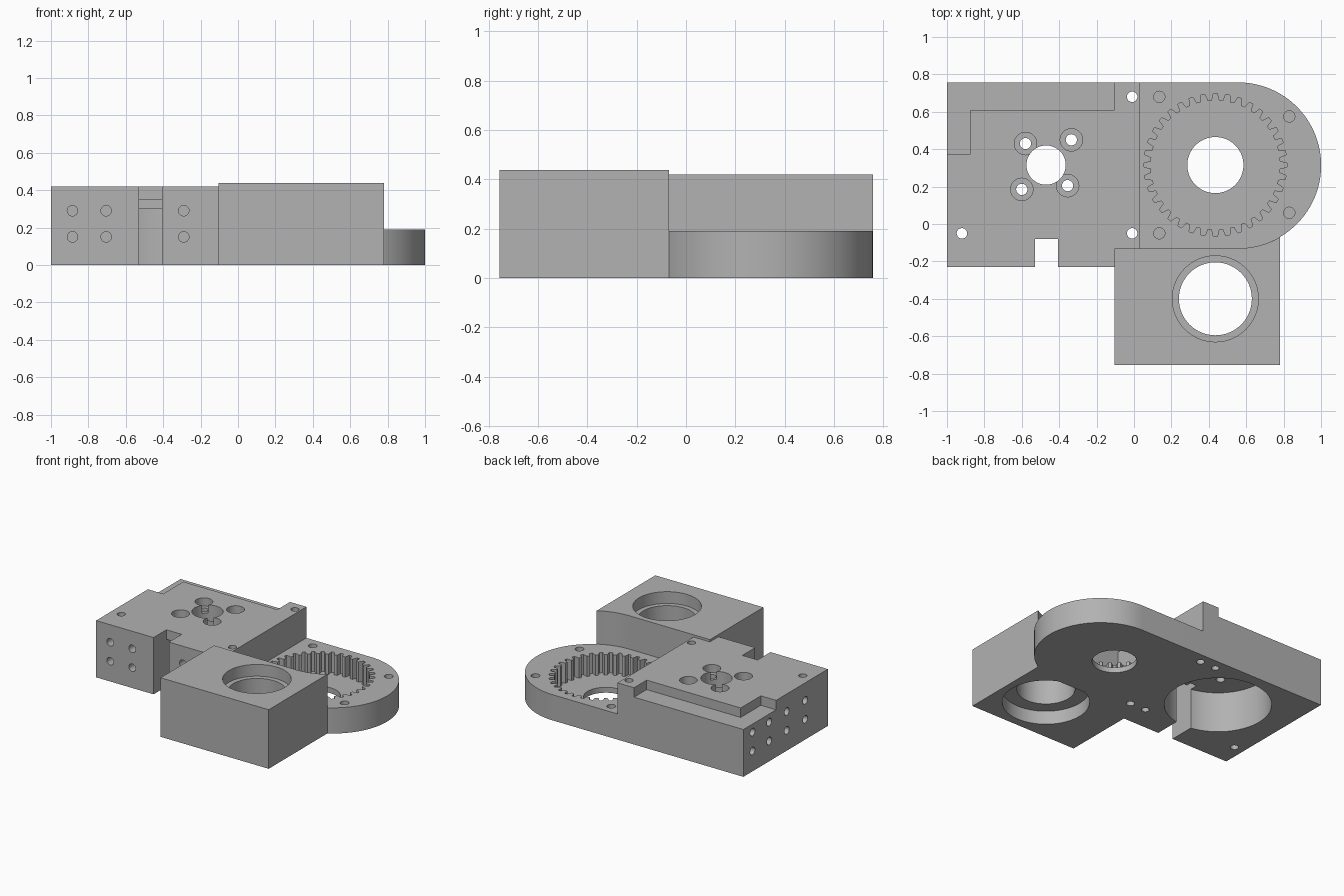
import bpy
import bmesh
from math import cos, sin, pi, radians

cube = bpy.data.objects.get("Cube")
if cube:
    bpy.data.objects.remove(cube, do_unlink=True)

grey = bpy.data.materials.new("machined grey")
grey.use_nodes = True
grey.diffuse_color = (0.445, 0.445, 0.445, 1)
grey.node_tree.nodes["Principled BSDF"].inputs["Base Color"].default_value = grey.diffuse_color


def prism(name, outline, z0, z1, axis="z"):
    """Extrude an outline; axis x or y turns it into a sideways drill."""
    place = {"z": lambda a, b, c: (a, b, c),
             "y": lambda a, b, c: (a, c, b),
             "x": lambda a, b, c: (c, a, b)}[axis]
    bm = bmesh.new()
    low = [bm.verts.new(place(a, b, z0)) for a, b in outline]
    high = [bm.verts.new(place(a, b, z1)) for a, b in outline]
    bm.faces.new(low)
    bm.faces.new(high)
    for i in range(len(low)):
        j = (i + 1) % len(low)
        bm.faces.new((low[i], low[j], high[j], high[i]))
    bmesh.ops.recalc_face_normals(bm, faces=bm.faces)
    mesh = bpy.data.meshes.new(name)
    bm.to_mesh(mesh)
    bm.free()
    mesh.materials.append(grey)
    obj = bpy.data.objects.new(name, mesh)
    bpy.context.collection.objects.link(obj)
    return obj


def arc(cx, cy, r, start, end, steps):
    angles = [radians(start + (end - start) * i / steps) for i in range(steps + 1)]
    return [(cx + r * cos(a), cy + r * sin(a)) for a in angles]


def circle(cx, cy, r, steps=32):
    return arc(cx, cy, r, 0, 360, steps)[:-1]


def rect(x0, x1, y0, y1):
    return [(x0, y0), (x1, y0), (x1, y1), (x0, y1)]


def cut(obj, outline, z0, z1, axis="z"):
    cutter = prism("cutter", outline, z0, z1, axis)
    cutter.hide_render = True
    mod = obj.modifiers.new("cut", "BOOLEAN")
    mod.operation = "DIFFERENCE"
    mod.solver = "EXACT"
    mod.object = cutter
    bpy.context.view_layer.objects.active = obj
    bpy.ops.object.modifier_apply(modifier=mod.name)
    bpy.data.objects.remove(cutter, do_unlink=True)


LEFT, BACK, FRONT = -1.0, 0.757, -0.23
SEAM_X, SEAM_Y = 0.03, -0.13       # joints between the three bodies
END_X, END_Y, END_R = 0.557, 0.3135, 0.4435
BELOW, ABOVE = -0.1, 0.6

# Mounting block with rear ledge, cable slot and motor cavity
block = prism("mounting_block", [(LEFT, FRONT), (-0.105, FRONT), (-0.105, SEAM_Y),
                                 (SEAM_X, SEAM_Y), (SEAM_X, BACK), (LEFT, BACK)], 0, 0.42)
cut(block, [(-1.1, 0.375), (-0.875, 0.375), (-0.875, 0.61),
            (-0.105, 0.61), (-0.105, 0.9), (-1.1, 0.9)], 0.35, ABOVE)
cut(block, circle(-0.47, 0.315, 0.36, 64), BELOW, 0.3)
cut(block, rect(-0.53, -0.405, -0.4, -0.08), BELOW, ABOVE)
cut(block, rect(-0.53, -0.405, -0.1, 0.02), BELOW, 0.35)

# Shaft hole and counterbored motor screws
cut(block, circle(-0.47, 0.315, 0.105, 48), 0.2, ABOVE)
for x, y in ((-0.58, 0.43), (-0.335, 0.45), (-0.6, 0.185), (-0.355, 0.205)):
    cut(block, circle(x, y, 0.03), 0.2, ABOVE)
    cut(block, circle(x, y, 0.06), 0.36, ABOVE)

# Vertical through holes and blind holes underneath
for x, y in ((-0.01, 0.68), (-0.01, -0.05), (-0.92, -0.05)):
    cut(block, circle(x, y, 0.028), BELOW, ABOVE)
for y in (0.68, -0.05):
    cut(block, circle(-0.14, y, 0.026), BELOW, 0.12)

# Tapped holes in the front and the side
for z in (0.15, 0.29):
    for x in (-0.885, -0.705, -0.29):
        cut(block, circle(x, z, 0.028, 24), -0.4, FRONT + 0.08, "y")
    for y in (0.65, 0.455, 0.25, 0.035):
        cut(block, circle(y, z, 0.028, 24), -1.2, LEFT + 0.08, "x")

# Bearing block, its rear edge following the round plate
bearing = prism("bearing_block", [(-0.105, -0.755), (0.78, -0.755)]
                + arc(END_X, END_Y, END_R, -59.8, -90, 12)
                + [(-0.105, SEAM_Y)], 0, 0.437)
for r, z0, z1 in ((0.195, BELOW, ABOVE), (0.23, 0.35, ABOVE), (0.293, BELOW, 0.1)):
    cut(bearing, circle(0.435, -0.4, r, 64), z0, z1)

# Rounded plate with internal ring gear pocket
plate = prism("gear_plate", [(SEAM_X, SEAM_Y)] + arc(END_X, END_Y, END_R, -90, 90, 64)
              + [(SEAM_X, BACK)], 0, 0.19)
TEETH = 36
ring = []
for i in range(TEETH):
    for step, r in ((-0.32, 0.345), (-0.16, 0.382), (0.16, 0.382), (0.32, 0.345)):
        a = 2 * pi * (i + step) / TEETH
        ring.append((0.435 + r * cos(a), 0.315 + r * sin(a)))
cut(plate, ring, 0.04, ABOVE)
cut(plate, circle(0.435, 0.315, 0.15, 64), BELOW, ABOVE)
for x, y in ((0.135, 0.68), (0.135, -0.05), (0.83, 0.575), (0.83, 0.06)):
    cut(plate, circle(x, y, 0.03), 0.06, ABOVE)

# Smooth bores and round edges, crisp corners
for obj in (block, bearing, plate):
    bpy.ops.object.select_all(action="DESELECT")
    obj.select_set(True)
    bpy.context.view_layer.objects.active = obj
    bpy.ops.object.shade_smooth_by_angle(angle=radians(25))
